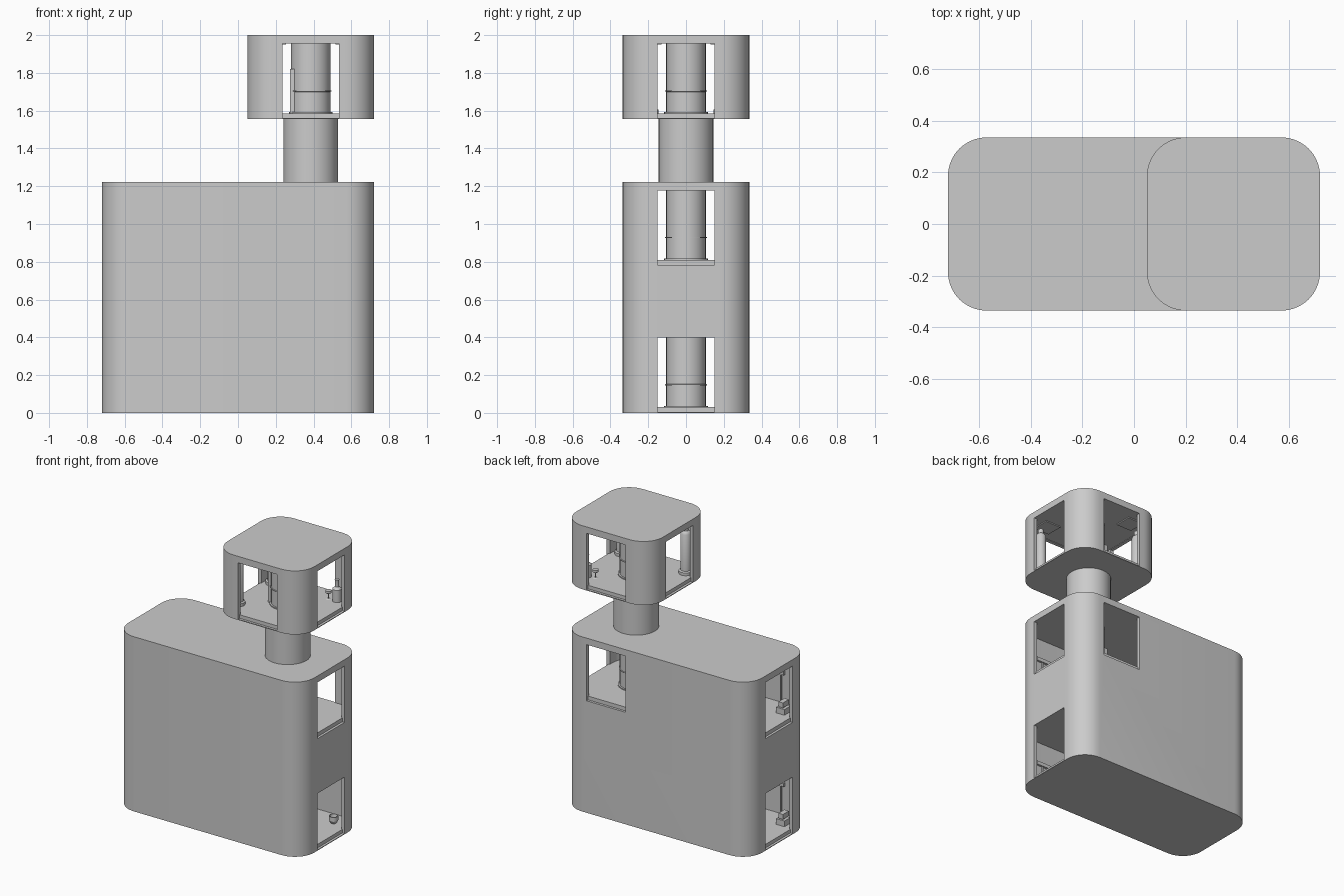
import bpy, bmesh, math

if "Cube" in bpy.data.objects:
    bpy.data.objects.remove(bpy.data.objects["Cube"])

CX = 0.385          # axis of the tower
HY = 0.335          # half depth
WALL = 0.025


def finish(name, bm, smooth=True):
    bmesh.ops.recalc_face_normals(bm, faces=bm.faces)
    me = bpy.data.meshes.new(name)
    bm.to_mesh(me)
    bm.free()
    ob = bpy.data.objects.new(name, me)
    bpy.context.collection.objects.link(ob)
    if smooth:
        shade(ob)
    return ob


def shade(ob):
    bpy.ops.object.select_all(action='DESELECT')
    ob.select_set(True)
    bpy.context.view_layer.objects.active = ob
    bpy.ops.object.shade_smooth_by_angle(angle=math.radians(30))


def rounded_prism(name, cx, hx, hy, r, z0, z1, seg=10, smooth=True):
    bm = bmesh.new()
    vs = []
    for k, (sx, sy) in enumerate([(1, 1), (-1, 1), (-1, -1), (1, -1)]):
        for i in range(seg + 1):
            a = math.pi / 2 * (k + i / seg)
            vs.append(bm.verts.new((cx + sx * (hx - r) + r * math.cos(a),
                                    sy * (hy - r) + r * math.sin(a), z0)))
    face = bm.faces.new(vs)
    ext = bmesh.ops.extrude_face_region(bm, geom=[face])
    for v in ext['geom']:
        if isinstance(v, bmesh.types.BMVert):
            v.co.z = z1
    return finish(name, bm, smooth)


def box(name, x0, x1, y0, y1, z0, z1):
    bm = bmesh.new()
    bmesh.ops.create_cube(bm, size=1)
    for v in bm.verts:
        v.co = ((x0 + x1) / 2 + v.co.x * (x1 - x0),
                (y0 + y1) / 2 + v.co.y * (y1 - y0),
                (z0 + z1) / 2 + v.co.z * (z1 - z0))
    return finish(name, bm, False)


def lathe(name, x, y, z, profile, seg=32):
    bm = bmesh.new()
    rings = [[bm.verts.new((x + r * math.cos(2 * math.pi * i / seg),
                            y + r * math.sin(2 * math.pi * i / seg), z + h))
              for i in range(seg)] for r, h in profile]
    for a, b in zip(rings, rings[1:]):
        for i in range(seg):
            j = (i + 1) % seg
            bm.faces.new((a[i], a[j], b[j], b[i]))
    bm.faces.new(rings[0])
    bm.faces.new(rings[-1])
    return finish(name, bm)


def cut(target, cutters):
    bpy.context.view_layer.objects.active = target
    for c in cutters:
        c.hide_render = True
        m = target.modifiers.new("cut", 'BOOLEAN')
        m.operation, m.solver, m.object = 'DIFFERENCE', 'EXACT', c
        bpy.ops.object.modifier_apply(modifier=m.name)
        bpy.data.objects.remove(c, do_unlink=True)
    shade(target)


# main block: two hollow storeys, end openings, one rear upper opening
body = rounded_prism("main_block", 0, 0.72, HY, 0.15, 0, 1.222, smooth=False)
cutters = []
for z0, z1 in ((0.005, 0.40), (0.783, 1.177)):
    cutters += [
        rounded_prism("room_cut", 0, 0.72 - WALL, HY - WALL, 0.125, z0 + 0.002, z1 + 0.003, smooth=False),
        box("end_cut", -0.9, 0.9, -0.15, 0.15, z0, z1)]
cutters.append(box("rear_cut", CX - 0.15, CX + 0.15, 0.1, 0.5, 0.7835, 1.1765))
cut(body, cutters)

# neck and glazed-style top cabin with four openings
lathe("neck", CX, 0, 1.2, [(0.145, 0), (0.145, 0.365)], 40)
cabin = rounded_prism("top_cabin", CX, 0.335, HY, 0.15, 1.555, 2.0, smooth=False)
cut(cabin, [
    rounded_prism("room_cut", CX, 0.31, HY - WALL, 0.125, 1.562, 1.958, smooth=False),
    box("side_cut", CX - 0.5, CX + 0.5, -0.15, 0.15, 1.56, 1.955),
    box("front_cut", CX - 0.15, CX + 0.15, -0.5, 0.5, 1.5605, 1.9545)])

# floor plates, inset inside the walls
rounded_prism("lower_floor", 0, 0.703, 0.318, 0.133, 0.004, 0.03)
rounded_prism("upper_floor", 0, 0.703, 0.318, 0.133, 0.781, 0.81)
rounded_prism("cabin_floor", CX, 0.318, 0.318, 0.133, 1.559, 1.585)

# central lift shaft on every level: foot ring, thin band, door
for label, z, top in (("lower", 0.03, 0.405), ("upper", 0.81, 1.182), ("cabin", 1.585, 1.96)):
    h = top - z
    lathe(label + "_shaft", CX, 0, z,
          [(0.116, 0), (0.116, 0.007), (0.105, 0.007), (0.105, 0.115),
           (0.111, 0.116), (0.111, 0.121), (0.105, 0.122), (0.105, h)])
    box(label + "_shaft_door", 0.275, 0.30, -0.06, 0.06, z, z + 0.235)

# tall tanks in the cabin corners
for i, (x, y) in enumerate([(0.135, -0.19), (0.135, 0.19), (0.63, -0.19)]):
    lathe("tank_%d" % i, x, y, 1.585,
          [(0.045, 0), (0.045, 0.02), (0.034, 0.025), (0.034, 0.28),
           (0.026, 0.295), (0.018, 0.30), (0.018, 0.33)], 20)

# bottle and stemmed glass
lathe("bottle", 0.62, 0.21, 1.585,
      [(0.03, 0), (0.03, 0.085), (0.013, 0.1), (0.013, 0.14), (0.015, 0.15)], 20)
lathe("stemmed_glass", 0.56, 0.2, 1.585,
      [(0.018, 0), (0.004, 0.005), (0.004, 0.035), (0.02, 0.045), (0.02, 0.06)], 16)

# ceiling panels of the cabin
for sx in (-1, 1):
    for sy in (-1, 1):
        x, y = CX + sx * 0.19, sy * 0.19
        box("ceiling_panel", x - 0.06, x + 0.06, y - 0.06, y + 0.06, 1.951, 1.959)

# furnishings of the two storeys
for z in (0.03, 0.81):
    box("seat_box", -0.65, -0.585, -0.225, -0.16, z, z + 0.04)
    box("upper_box", -0.635, -0.60, -0.23, -0.165, z + 0.045, z + 0.08)
    box("seat_link", -0.63, -0.605, -0.21, -0.18, z + 0.035, z + 0.05)
    box("wall_rail", -0.55, 0.57, -0.312, -0.295, z + 0.2, z + 0.225)
    for i in range(9):
        x = -0.52 + i * 0.13
        box("wall_slat", x - 0.005, x + 0.005, -0.312, -0.302, z, z + 0.2)
lathe("cup", 0.6, 0.2, 0.03, [(0.018, 0), (0.03, 0.02), (0.03, 0.05), (0.025, 0.05), (0.02, 0.02)], 20)
lathe("planter", -0.15, -0.24, 0.81,
      [(0.035, 0), (0.035, 0.1), (0.045, 0.115), (0.045, 0.13)], 20)
